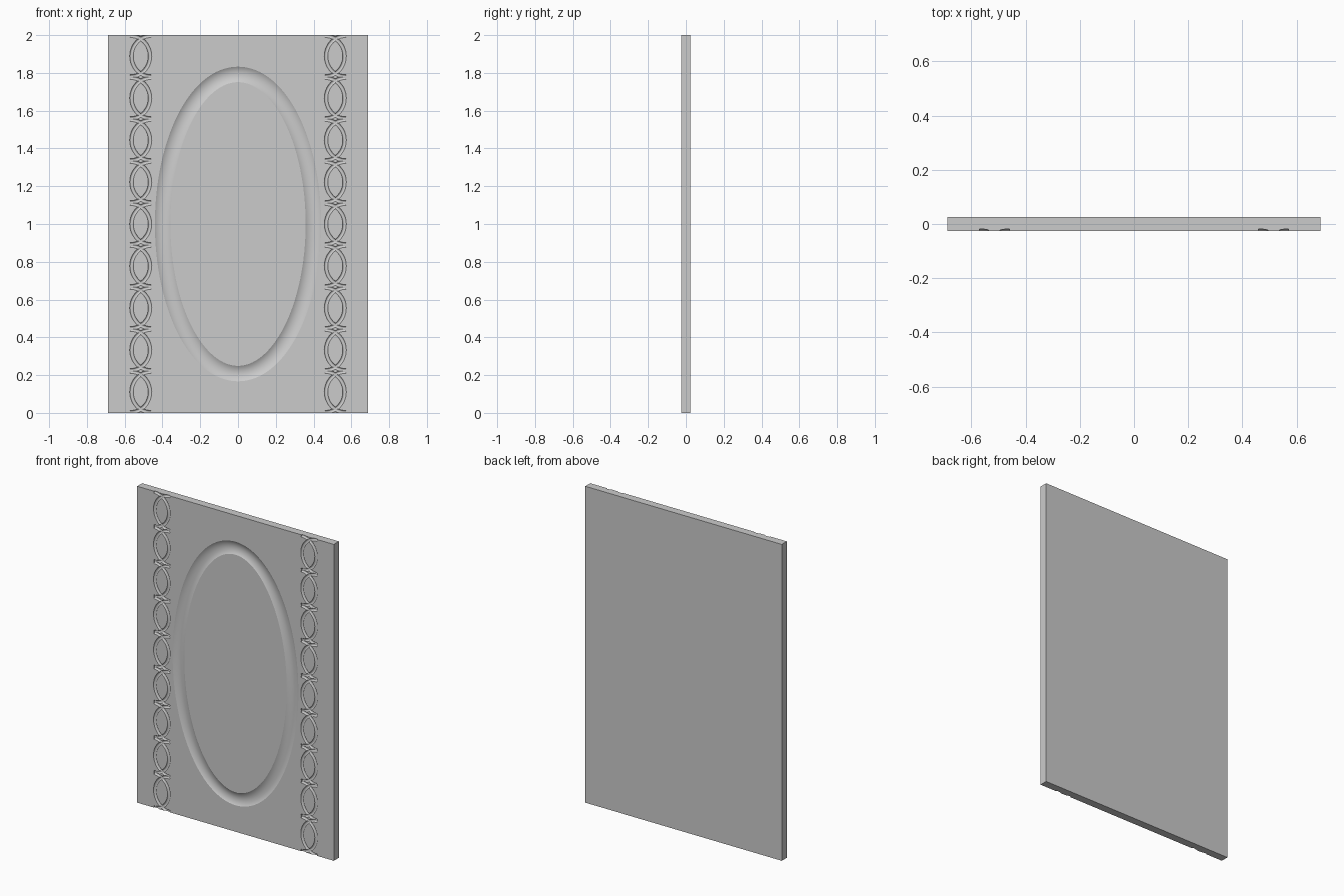
import bpy, bmesh, math

if "Cube" in bpy.data.objects:
    bpy.data.objects.remove(bpy.data.objects["Cube"])

W, T, H = 1.375, 0.05, 2.0
FRONT = -T / 2
N = 9
PITCH = H / N


def sweep(bm, path, radius, depth, closed, sides):
    """Round tube along an x-z path, sunk to the given depth in the front face."""
    y0 = FRONT - radius + depth
    n = len(path)
    rings = []
    for i, (x, z) in enumerate(path):
        a = path[(i - 1) % n] if closed or i > 0 else path[0]
        b = path[(i + 1) % n] if closed or i < n - 1 else path[-1]
        tx, tz = b[0] - a[0], b[1] - a[1]
        l = math.hypot(tx, tz)
        nx, nz = tz / l, -tx / l
        ring = []
        for k in range(sides):
            t = 2 * math.pi * (k + 0.5) / sides
            c, s = radius * math.cos(t), radius * math.sin(t)
            ring.append(bm.verts.new((x + nx * c, y0 + s, z + nz * c)))
        rings.append(ring)
    for i in range(n if closed else n - 1):
        r, q = rings[i], rings[(i + 1) % n]
        for k in range(sides):
            m = (k + 1) % sides
            bm.faces.new((r[k], r[m], q[m], q[k]))
    if not closed:
        bm.faces.new(rings[0])
        bm.faces.new(rings[-1])


def make(name, bm):
    bmesh.ops.recalc_face_normals(bm, faces=bm.faces)
    me = bpy.data.meshes.new(name)
    bm.to_mesh(me)
    bm.free()
    ob = bpy.data.objects.new(name, me)
    bpy.context.collection.objects.link(ob)
    return ob


# Flat slab
bm = bmesh.new()
bmesh.ops.create_cube(bm, size=1)
for v in bm.verts:
    v.co = (v.co.x * W, v.co.y * T, (v.co.z + 0.5) * H)
panel = make("carved_panel", bm)

cutters = []

# Large oval groove
bm = bmesh.new()
w, d = 0.041, 0.012
oval = [(0.399 * math.cos(2 * math.pi * i / 128), 1.0 + 0.792 * math.sin(2 * math.pi * i / 128))
        for i in range(128)]
sweep(bm, oval, (w * w + d * d) / (2 * d), d, True, 64)
cutters.append(make("oval_cutter", bm))

# Chains of crossing arcs, split so no cutter overlaps itself
for side in (-1, 1):
    for parity in (0, 1):
        bm = bmesh.new()
        for col in (-0.515, 0.515):
            for i in range(parity, N, 2):
                zc = (i + 0.5) * PITCH
                arc = []
                for k in range(25):
                    t = math.pi * (k / 24 - 0.5)
                    arc.append((col + side * (-0.055 + 0.104 * math.cos(t)),
                                zc + 0.108 * math.sin(t)))
                sweep(bm, arc, 0.01, 0.007, False, 24)
        cutters.append(make("chain_cutter", bm))

# Carve the grooves
bpy.context.view_layer.objects.active = panel
panel.select_set(True)
for c in cutters:
    mod = panel.modifiers.new("carve", 'BOOLEAN')
    mod.operation = 'DIFFERENCE'
    mod.solver = 'EXACT'
    mod.object = c
    bpy.ops.object.modifier_apply(modifier=mod.name)
for c in cutters:
    bpy.data.objects.remove(c)

bpy.ops.object.select_all(action='DESELECT')
panel.select_set(True)
bpy.context.view_layer.objects.active = panel
bpy.ops.object.shade_smooth_by_angle(angle=math.radians(20))
